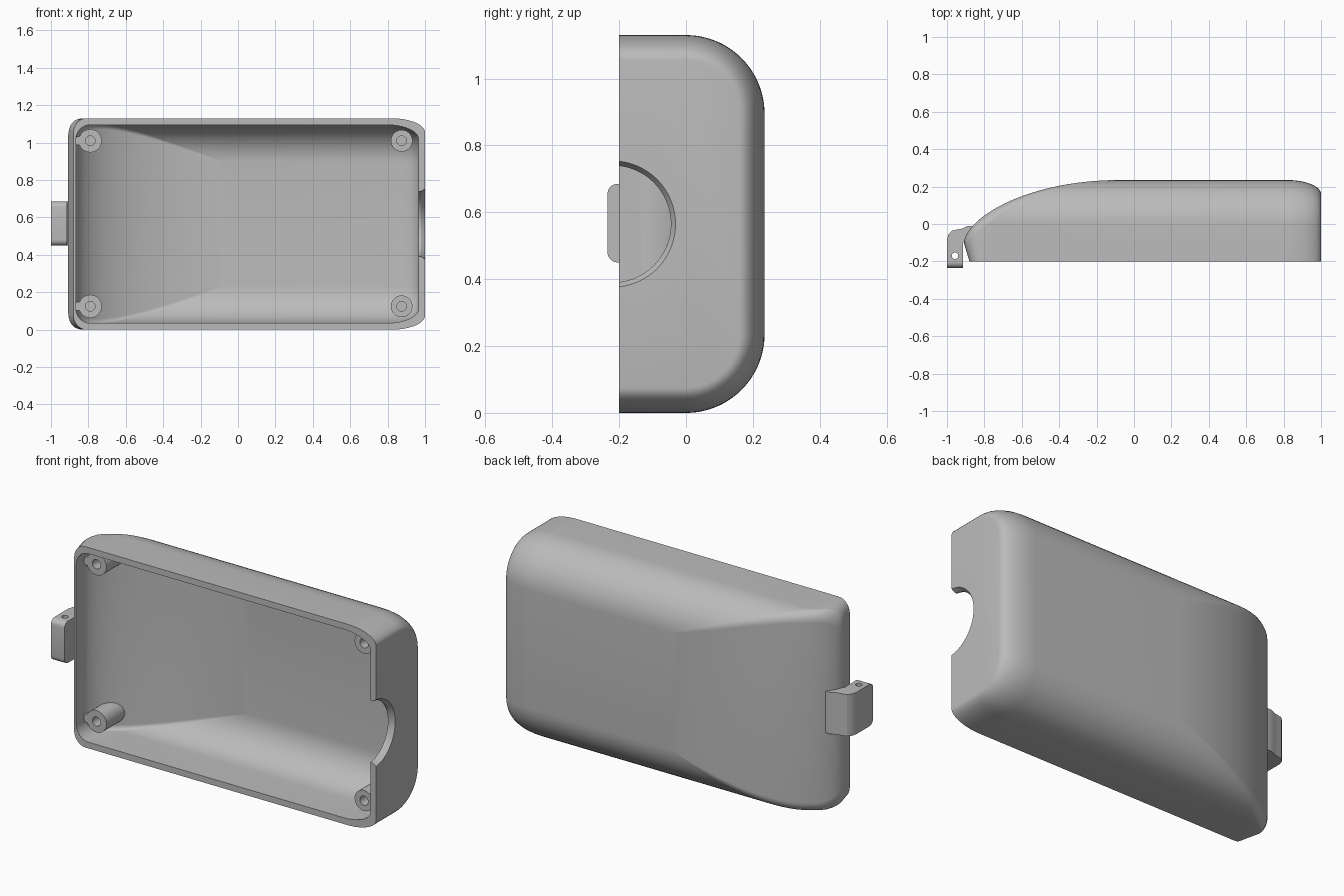
import bpy, bmesh, math
from mathutils import Matrix

if "Cube" in bpy.data.objects:
    bpy.data.objects.remove(bpy.data.objects["Cube"])

plastic = bpy.data.materials.new("grey_plastic")
plastic.use_nodes = True
GREY = (0.5, 0.5, 0.5, 1)
plastic.diffuse_color = GREY
plastic.node_tree.nodes["Principled BSDF"].inputs["Base Color"].default_value = GREY

LEFT, RIGHT, RIM = -0.91, 1.0, -0.2
HALF, DEPTH, WALL = 0.565, 0.235, 0.035   # half height, back depth, wall


def make(name, bm):
    bmesh.ops.remove_doubles(bm, verts=bm.verts, dist=1e-5)
    bmesh.ops.recalc_face_normals(bm, faces=bm.faces)
    mesh = bpy.data.meshes.new(name)
    bm.to_mesh(mesh)
    bm.free()
    mesh.materials.append(plastic)
    ob = bpy.data.objects.new(name, mesh)
    bpy.context.collection.objects.link(ob)
    return ob


def activate(ob):
    bpy.ops.object.select_all(action="DESELECT")
    ob.select_set(True)
    bpy.context.view_layer.objects.active = ob


def smooth(ob):
    activate(ob)
    bpy.ops.object.shade_smooth_by_angle(angle=math.radians(30))


def cone(name, r1, r2, depth, matrix, sides=64):
    bm = bmesh.new()
    bmesh.ops.create_cone(bm, cap_ends=True, segments=sides, radius1=r1,
                          radius2=r2, depth=depth, matrix=matrix)
    return make(name, bm)


def cut(ob, cutter):
    mod = ob.modifiers.new("cut", "BOOLEAN")
    mod.operation, mod.solver, mod.object = "DIFFERENCE", "EXACT", cutter
    activate(ob)
    bpy.ops.object.modifier_apply(modifier=mod.name)
    bpy.data.objects.remove(cutter)


# Case outline: end rounding and curved back
def quarter(u):
    return 1 - math.sqrt(max(0, 1 - u * u))


def inset(x):
    if x > 0.82:
        return 0.075 * quarter((x - 0.82) / 0.18)
    return 0.08 * quarter((-0.83 - x) / 0.08) if x < -0.83 else 0


def back(x):
    if x > 0.82:
        return DEPTH - inset(x)
    u = min(1, max(0, (-0.08 - x) / 0.83))
    return -0.1 + (DEPTH + 0.1) * (1 - u * u) ** 0.6


def section(x, t, n=12):
    """Rounded cross-section at x, offset inwards by t."""
    h, R, yb = HALF - inset(x) - t, DEPTH - inset(x) - t, back(x) - t
    r = 0.06 - t
    lift = min(max(0, yb - r), R - r)
    run = math.sqrt((R - r) ** 2 - lift ** 2)
    a0 = math.atan2(lift, run)
    y0, cz = min(0, yb - r), h - R
    pts = [(RIM, h)]
    for i in range(n + 1):
        a = a0 * i / n
        pts.append((y0 + R * math.sin(a), cz + R * math.cos(a)))
    for i in range(1, n + 1):
        a = a0 + (math.pi / 2 - a0) * i / n
        pts.append((yb - r + r * math.sin(a), cz + run + r * math.cos(a)))
    pts += [(y, -z) for y, z in reversed(pts)]
    if t:
        s = (RIGHT - WALL + 0.867) / (RIGHT - LEFT)
        return [(-0.867 + (x - LEFT) * s, y, HALF + z) for y, z in pts]
    # the lower left end leans inwards towards the rim
    lean = max(0, 1 - (x - LEFT) / 0.21)
    return [(x + 0.3 * lean * max(0, -0.1 - y), y, HALF + z) for y, z in pts]


# Shell: outer and inner skins joined by the rim
N = 28
xs = [LEFT + 0.83 * (1 - math.cos(math.pi / 2 * i / N)) for i in range(N + 1)]
xs += [0.82 + 0.18 * math.sin(math.pi / 2 * i / 12) for i in range(13)]
bm = bmesh.new()
outer, inner = ([[bm.verts.new(p) for p in section(x, t)] for x in xs]
                for t in (0, WALL))
for skin in (outer, inner):
    for a, b in zip(skin, skin[1:]):
        for j in range(len(a) - 1):
            bm.faces.new((a[j], a[j + 1], b[j + 1], b[j]))
    bm.faces.new(skin[0])
    bm.faces.new(skin[-1])
for j in (0, -1):
    for i in range(len(xs) - 1):
        bm.faces.new((outer[i][j], outer[i + 1][j], inner[i + 1][j], inner[i][j]))
    bm.faces.new((outer[j][0], outer[j][-1], inner[j][-1], inner[j][0]))
shell = make("case_shell", bm)

# Cable notch in the end wall, with a flared outer lip
along_x = Matrix.Rotation(math.pi / 2, 4, "Y")
cut(shell, cone("notch_cutter", 0.175, 0.175, 0.3,
                Matrix.Translation((1, -0.22, HALF)) @ along_x))
cut(shell, cone("lip_cutter", 0.17, 0.195, 0.04,
                Matrix.Translation((0.99, -0.22, HALF)) @ along_x))
smooth(shell)


# Screw posts that reach back into the shell
def skin_y(x, z):
    dz = max(0, abs(z - HALF) - (HALF - DEPTH))
    return min(back(x), math.sqrt(DEPTH ** 2 - dz ** 2) - inset(x)) - 0.018


def post(name, x, z, r, hole, front, sides=32):
    bm = bmesh.new()
    rings = []
    for rad, y in ((r, None), (r, front), (hole, front), (hole, front + 0.08)):
        ring = []
        for i in range(sides):
            a = math.tau * i / sides
            px, pz = x + rad * math.cos(a), z + rad * math.sin(a)
            ring.append(bm.verts.new((px, skin_y(px, pz) if y is None else y, pz)))
        rings.append(ring)
    for a, b in zip(rings, rings[1:]):
        for i in range(sides):
            k = (i + 1) % sides
            bm.faces.new((a[i], a[k], b[k], b[i]))
    bm.faces.new(rings[-1])
    smooth(make(name, bm))


for level, z in (("lower", 0.125), ("upper", 1.01)):
    post(level + "_right_post", -0.79, z, 0.062, 0.026, -0.13)
    post(level + "_left_post", 0.875, z, 0.058, 0.026, -0.13)
    # rib tying the post to the end wall
    bm = bmesh.new()
    bmesh.ops.create_cube(bm, size=1, matrix=Matrix.Translation((-0.85, -0.095, z))
                          @ Matrix.Diagonal((0.05, 0.07, 0.045, 1)))
    make(level + "_post_rib", bm)

# Hinge lug with a pin hole
profile = [(-1, -0.235), (-0.915, -0.235), (-0.915, -0.1), (-0.885, -0.07),
           (-0.86, -0.01), (-0.89, -0.01), (-0.92, -0.025), (-0.95, -0.03),
           (-0.975, -0.037), (-0.992, -0.055), (-1, -0.085)]
bm = bmesh.new()
face = bm.faces.new([bm.verts.new((x, y, 0.45)) for x, y in profile])
top = bmesh.ops.extrude_face_region(bm, geom=[face])["geom"]
bmesh.ops.translate(bm, vec=(0, 0, 0.235),
                    verts=[v for v in top if isinstance(v, bmesh.types.BMVert)])
corners = [e for e in bm.edges if all(v.co.y < -0.23 for v in e.verts)
           and abs(e.verts[0].co.z - e.verts[1].co.z) < 0.01]
bmesh.ops.bevel(bm, geom=corners, offset=0.03, segments=5, profile=0.5,
                affect="EDGES")
lug = make("hinge_lug", bm)
cut(lug, cone("pin_cutter", 0.017, 0.017, 0.5,
              Matrix.Translation((-0.957, -0.17, HALF)), 24))
smooth(lug)
